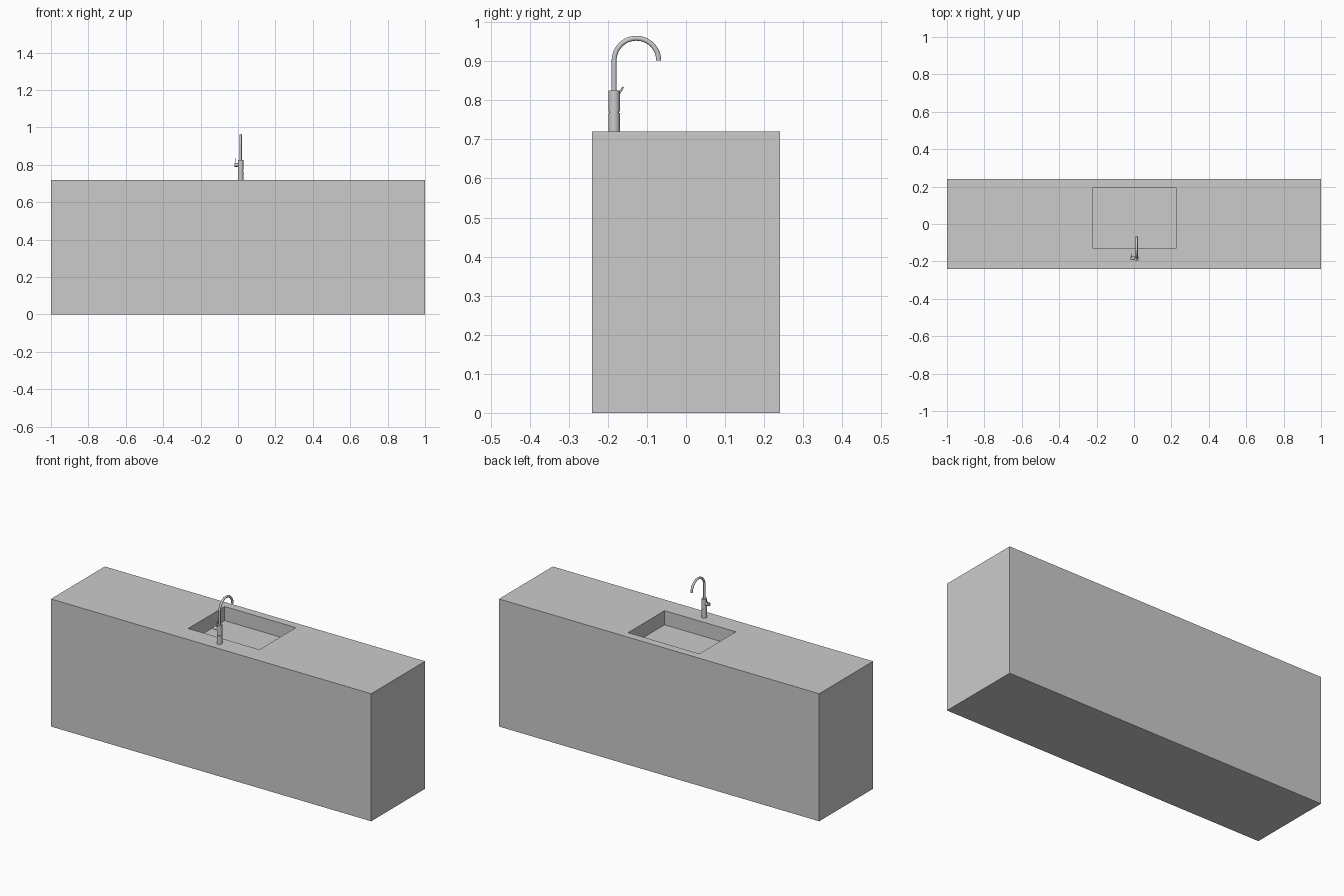
import bpy, bmesh, math
from mathutils import Vector

if "Cube" in bpy.data.objects:
    bpy.data.objects.remove(bpy.data.objects["Cube"])

FX, FY, TOP = 0.014, -0.184, 0.72   # tap axis and worktop height


def finish(name, bm, smooth=False):
    bmesh.ops.recalc_face_normals(bm, faces=bm.faces)
    me = bpy.data.meshes.new(name)
    bm.to_mesh(me)
    bm.free()
    ob = bpy.data.objects.new(name, me)
    bpy.context.collection.objects.link(ob)
    if smooth:
        bpy.ops.object.select_all(action='DESELECT')
        ob.select_set(True)
        bpy.context.view_layer.objects.active = ob
        bpy.ops.object.shade_smooth_by_angle(angle=math.radians(35))
    return ob


def loft(name, rings, smooth=False):
    """Skin a list of equal-length point rings and cap both ends."""
    bm = bmesh.new()
    vs = [[bm.verts.new(p) for p in r] for r in rings]
    n = len(vs[0])
    for a, b in zip(vs, vs[1:]):
        for i in range(n):
            j = (i + 1) % n
            bm.faces.new((a[i], a[j], b[j], b[i]))
    bm.faces.new(vs[0])
    bm.faces.new(vs[-1])
    return finish(name, bm, smooth)


def rect(x0, x1, y0, y1, z):
    return [(x0, y0, z), (x1, y0, z), (x1, y1, z), (x0, y1, z)]


def circle(centre, axis, r, n=32):
    """Ring around an axis lying in the YZ plane or along X."""
    axis = Vector(axis).normalized()
    u = Vector((0, 1, 0)) if abs(axis.x) > 0.9 else Vector((1, 0, 0))
    v = axis.cross(u)
    return [Vector(centre) + r * (math.cos(t) * u + math.sin(t) * v)
            for t in (2 * math.pi * i / n for i in range(n))]


# Solid counter block with the sunken basin
loft("counter_with_basin", [
    rect(-1, 1, -0.24, 0.24, 0),
    rect(-1, 1, -0.24, 0.24, TOP),
    rect(-0.22, 0.225, -0.13, 0.195, TOP),
    rect(-0.22, 0.225, -0.13, 0.195, TOP - 0.08)])

# Tap body with a thin groove between base and upper part
R = 0.0145
profile = [(R, TOP), (R, 0.768), (R - 0.002, 0.768), (R - 0.002, 0.771),
           (R, 0.771), (R, 0.825)]
loft("tap_body", [circle((FX, FY, z), (0, 0, 1), r) for r, z in profile], True)

# Gooseneck spout: straight riser, then a half-circle arc
ARC, ZC = 0.057, 0.902
rings = [circle((FX, FY, 0.82), (0, 0, 1), 0.0063, 20)]
for i in range(25):
    a = math.pi * i / 24
    rings.append(circle((FX, FY + ARC - ARC * math.cos(a), ZC + ARC * math.sin(a)),
                        (0, math.sin(a), math.cos(a)), 0.0063, 20))
loft("tap_spout", rings, True)

# Side knob and its thin raised lever
loft("tap_knob", [circle((x, FY, 0.799), (1, 0, 0), 0.0095)
                  for x in (FX - 0.033, FX - 0.010)], True)
d = Vector((0, 0.023, 0.038))
start = Vector((FX - 0.026, FY, 0.796))
loft("tap_lever", [circle(start, d, 0.0025, 12), circle(start + d, d, 0.0025, 12)], True)
